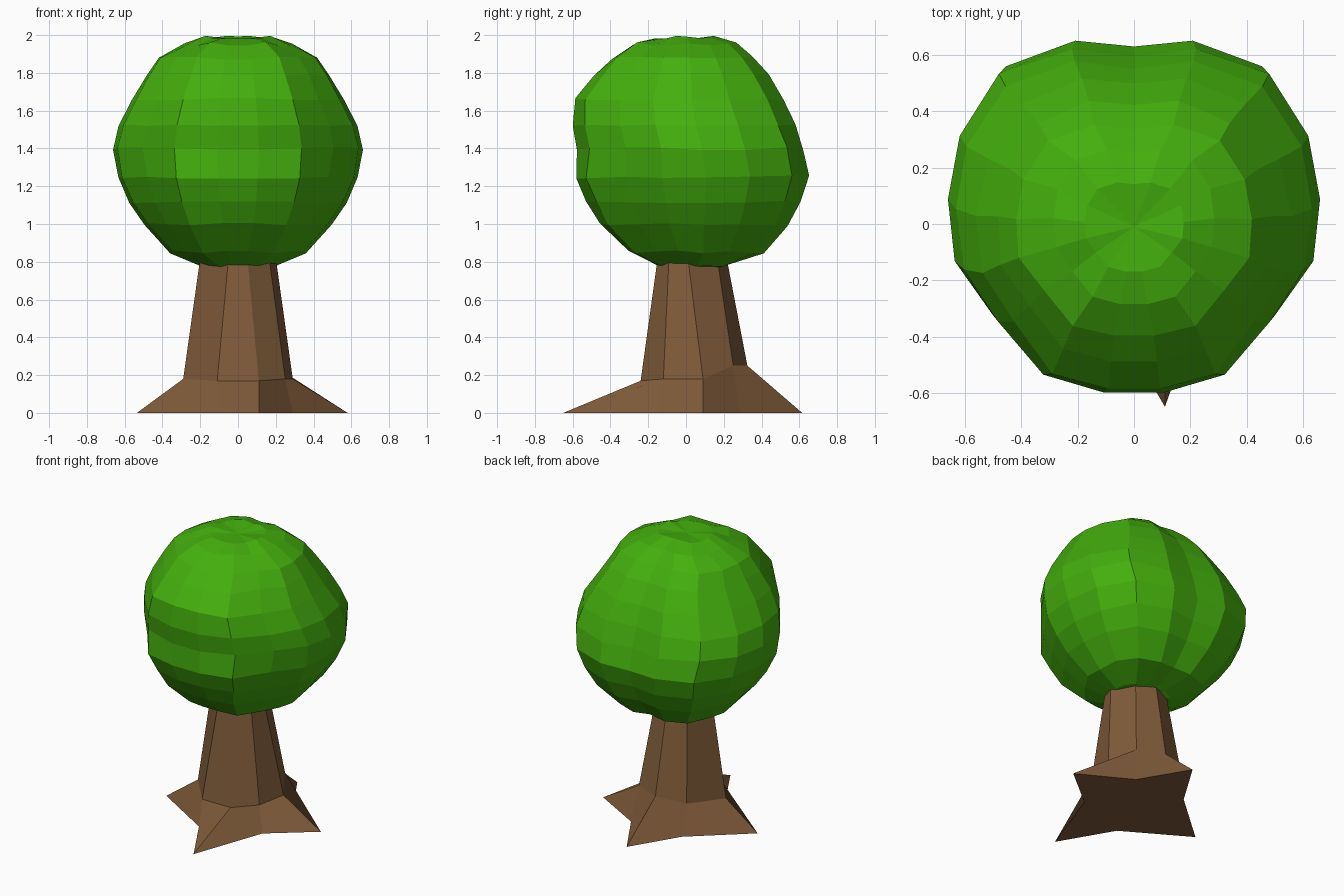
import bpy, bmesh, random

if "Cube" in bpy.data.objects:
    bpy.data.objects.remove(bpy.data.objects["Cube"])

random.seed(4)


def material(name, rgb):
    m = bpy.data.materials.new(name)
    m.diffuse_color = (*rgb, 1)
    m.use_nodes = True
    m.node_tree.nodes["Principled BSDF"].inputs["Base Color"].default_value = m.diffuse_color
    return m


def finish(name, bm, mat):
    bmesh.ops.recalc_face_normals(bm, faces=bm.faces)
    mesh = bpy.data.meshes.new(name)
    bm.to_mesh(mesh)
    bm.free()
    mesh.materials.append(mat)
    bpy.context.collection.objects.link(bpy.data.objects.new(name, mesh))


def bridge(bm, a, b):
    n = len(a)
    for i in range(n):
        bm.faces.new((a[i], a[(i + 1) % n], b[(i + 1) % n], b[i]))


def fan(bm, ring, tip):
    t = bm.verts.new(tip)
    for i in range(len(ring)):
        bm.faces.new((ring[i], ring[(i + 1) % len(ring)], t))


bark = material("bark brown", (0.215, 0.105, 0.042))
leaf = material("leaf green", (0.058, 0.43, 0.004))

# Trunk: four-root star at the ground, eight-sided tapering shaft above
star = [(0.11, -0.65), (0.29, -0.145), (0.58, 0.09), (0.226, 0.287),
        (0.03, 0.615), (-0.17, 0.289), (-0.535, -0.03), (-0.10, -0.29)]
collar = [(0.11, -0.24, 0.17), (0.25, -0.12, 0.18), (0.29, 0.09, 0.18), (0.19, 0.25, 0.25),
          (0.01, 0.325, 0.25), (-0.18, 0.25, 0.22), (-0.29, -0.03, 0.18), (-0.11, -0.24, 0.17)]
crest = [(0.05, -0.15), (0.165, -0.09), (0.2, 0.01), (0.125, 0.165),
         (0.0, 0.215), (-0.125, 0.165), (-0.2, -0.01), (-0.05, -0.15)]
bm = bmesh.new()
foot = [bm.verts.new((x, y, 0)) for x, y in star]
low = [bm.verts.new(p) for p in collar]
top = [bm.verts.new((x, y, 0.82)) for x, y in crest]
bm.faces.new(foot)
bridge(bm, foot, low)
bridge(bm, low, top)
bm.faces.new(top)
finish("trunk", bm, bark)

# Crown: stacked rings of one mirrored outline, lightly dented by symmetric noise
half = [(0.11, -0.59), (0.34, -0.53), (0.505, -0.325), (0.64, -0.13), (0.66, 0.10),
        (0.62, 0.335), (0.48, 0.565), (0.22, 0.655)]
rings = [  # height, half width, front y, back y
    (0.785, 0.20, -0.14, 0.22), (0.855, 0.365, -0.31, 0.415), (1.00, 0.50, -0.465, 0.545),
    (1.12, 0.58, -0.53, 0.61), (1.25, 0.635, -0.59, 0.66), (1.40, 0.665, -0.578, 0.625),
    (1.53, 0.635, -0.60, 0.58), (1.66, 0.565, -0.588, 0.525), (1.79, 0.49, -0.49, 0.445),
    (1.88, 0.425, -0.40, 0.355), (1.955, 0.29, -0.29, 0.27), (1.993, 0.18, -0.17, 0.15)]
bm = bmesh.new()
loops = []
for z, w, front, back in rings:
    right = []
    for i, (x, y) in enumerate(half):
        s = 1 - random.uniform(0, 0.018)
        if i in (5, 6) and 1.6 < z < 1.85:  # shallow hollow on the rear shoulders
            s -= 0.03
        mid = (front + back) / 2
        py = front + (y + 0.59) / 1.245 * (back - front)
        right.append((x / 0.66 * w * s, mid + (py - mid) * s,
                      z + random.uniform(-0.012, 0.007)))
    centre = (0, back - 0.03 * w / 0.66, z)
    pts = right + [centre] + [(-x, y, h) for x, y, h in reversed(right)]
    loops.append([bm.verts.new(p) for p in pts])
for a, b in zip(loops, loops[1:]):
    bridge(bm, a, b)
fan(bm, loops[0], (0, 0.12, 0.757))
# Dimpled top
fan(bm, loops[-1], (0, -0.01, 1.975))
finish("leafy_crown", bm, leaf)
